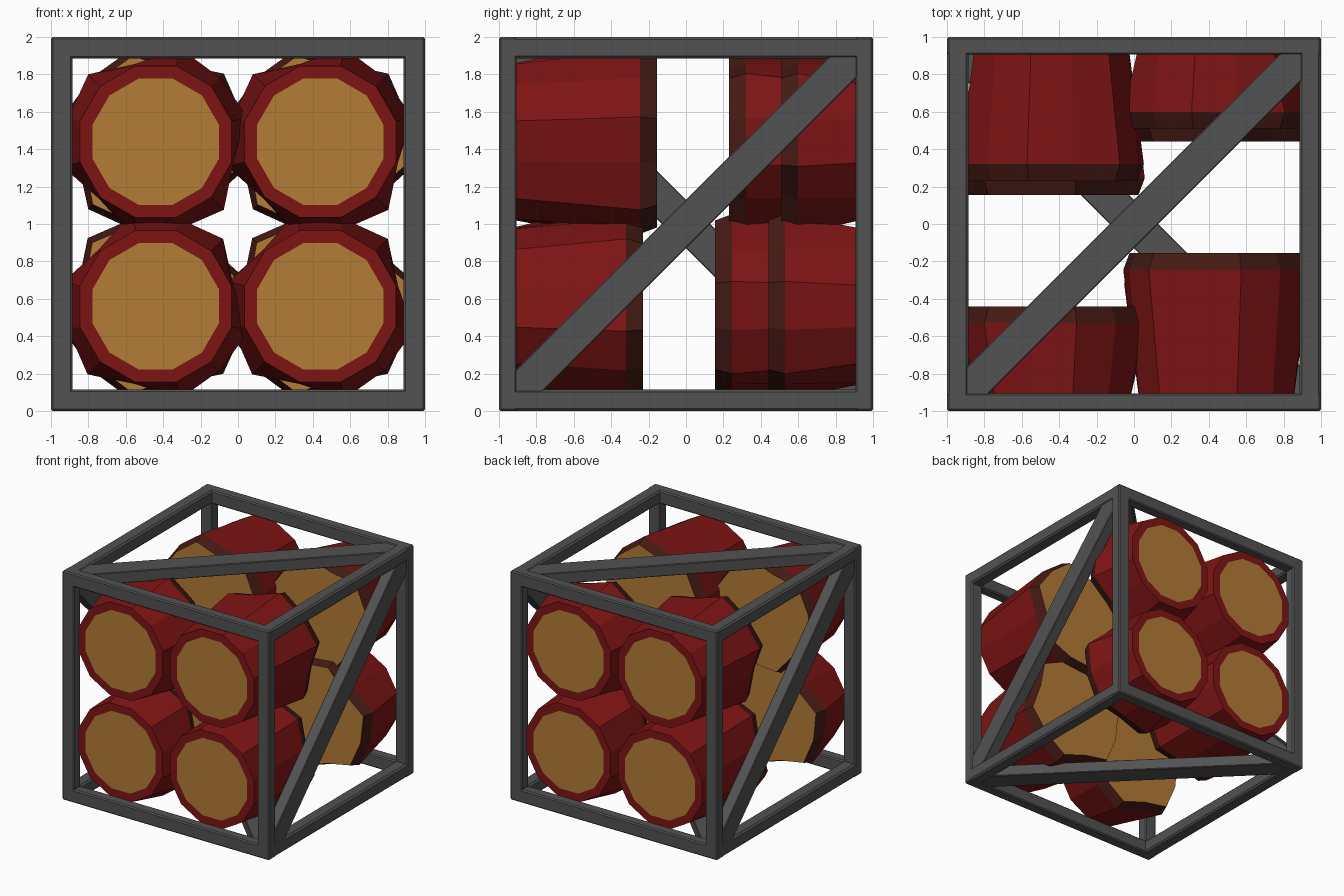
import bpy, bmesh
from math import sin, cos, pi, radians
from mathutils import Matrix, Vector

if "Cube" in bpy.data.objects:
    bpy.data.objects.remove(bpy.data.objects["Cube"])


def material(name, rgb):
    m = bpy.data.materials.new(name)
    m.diffuse_color = (*rgb, 1)
    m.use_nodes = True
    m.node_tree.nodes["Principled BSDF"].inputs["Base Color"].default_value = m.diffuse_color
    return m


STEEL = material("dark_steel", (0.085, 0.085, 0.085))
RED = material("red", (0.21, 0.007, 0.007))
DARK = material("dark_red", (0.06, 0.010, 0.007))
TAN = material("tan", (0.45, 0.20, 0.035))


def to_object(name, bm, mats):
    bmesh.ops.recalc_face_normals(bm, faces=bm.faces)
    me = bpy.data.meshes.new(name)
    bm.to_mesh(me)
    bm.free()
    for m in mats:
        me.materials.append(m)
    ob = bpy.data.objects.new(name, me)
    bpy.context.collection.objects.link(ob)
    return ob


def bar(name, size, loc, rot=None, bevel=0.01):
    bm = bmesh.new()
    bmesh.ops.create_cube(bm, size=1)
    bmesh.ops.scale(bm, vec=size, verts=bm.verts)
    bmesh.ops.bevel(bm, geom=bm.edges[:], offset=bevel, segments=1, affect='EDGES')
    if rot:
        bmesh.ops.rotate(bm, matrix=rot, verts=bm.verts)
    bmesh.ops.translate(bm, vec=Vector(loc) + Vector((0, 0, 1)), verts=bm.verts)
    return to_object(name, bm, [STEEL])


# Cube frame: flat front and back frames joined by square side rails
W, D = 0.115, 0.095
for a in (-1, 1):
    for b in (-1, 1):
        bar("upright", (W, D, 2), (a * (1 - W / 2), b * (1 - D / 2), 0))
        bar("cross_rail", (2, D, W), (0, b * (1 - D / 2), a * (1 - W / 2)))
        bar("side_rail", (W, 2, W), (a * (1 - W / 2), 0, b * (1 - W / 2)), bevel=0.014)

# Diagonal braces on both sides, top and bottom
for s in (-1, 1):
    bar("side_brace", (0.1, 2.62, 0.184), (s * 0.943, 0, 0),
        Matrix.Rotation(radians(45 * s), 3, 'X'), 0.006)
    bar("flat_brace", (2.62, 0.184, 0.1), (0, 0, s * 0.943),
        Matrix.Rotation(radians(45 * s), 3, 'Z'), 0.006)


def barrel(name, cx, cz, end, shift, flip):
    """Twelve-sided stick: neat outer end, flared and notched inner end."""
    flare = [0.43, 0.51, 0.485, 0.515]
    rad = [flare[(k - shift) % 4] for k in range(12)]
    profile = [(-0.99, [0.35] * 12), (-0.99, [0.42] * 12),
               (end - 0.09, rad), (end, [r - 0.035 for r in rad])]
    bm = bmesh.new()
    rings = []
    for y, rr in profile:
        ring = []
        for k, r in enumerate(rr):
            t = radians(15 + 30 * k)
            p = Vector((cx + r * cos(t), y, cz + r * sin(t))) * flip
            ring.append(bm.verts.new(p + Vector((0, 0, 1))))
        rings.append(ring)
    for lo, hi, mat in ((0, 1, 0), (1, 2, 0), (2, 3, 1)):
        for k in range(12):
            j = (k + 1) % 12
            f = bm.faces.new((rings[lo][k], rings[lo][j], rings[hi][j], rings[hi][k]))
            f.material_index = mat
    for ring in (rings[0], rings[3]):
        bm.faces.new(ring).material_index = 2
    to_object(name, bm, [RED, DARK, TAN])


# Eight barrels: four at the front, point-mirrored to the back
for name, flip in (("front_barrel", 1), ("back_barrel", -1)):
    barrel(name, 0.44, 0.44, -0.155, 3, flip)
    barrel(name, 0.44, -0.44, -0.23, 0, flip)
    barrel(name, -0.44, 0.44, -0.44, 3, flip)
    barrel(name, -0.44, -0.44, -0.51, 0, flip)
